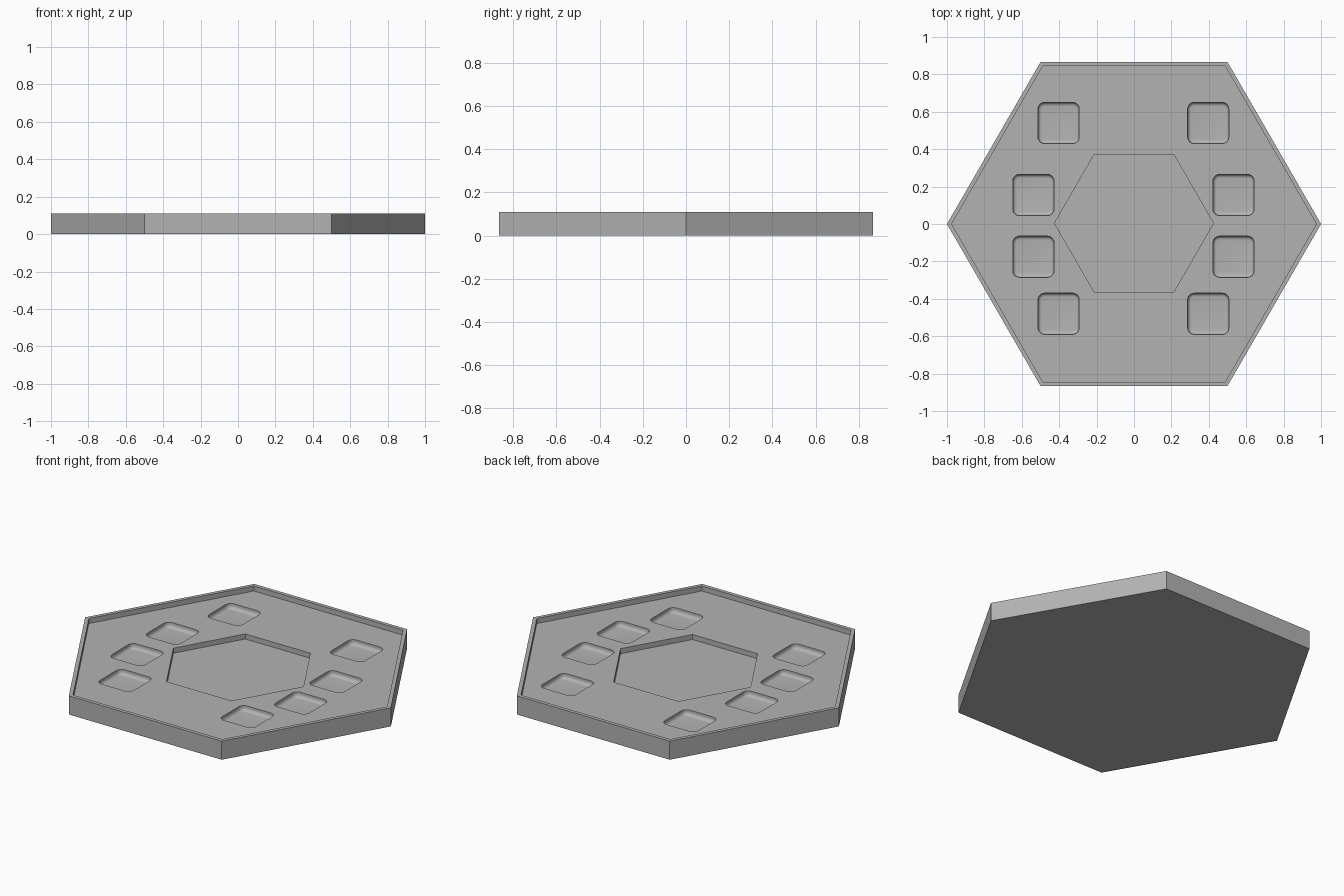
import bpy
import bmesh
import math

if "Cube" in bpy.data.objects:
    bpy.data.objects.remove(bpy.data.objects["Cube"], do_unlink=True)

HEIGHT = 0.11
FLOOR = 0.08           # level of the recessed playing surface
POCKET_SIZE = 0.22

grey = bpy.data.materials.new("plain grey")
grey.use_nodes = True
colour = (0.45, 0.45, 0.45, 1)
grey.diffuse_color = colour
grey.node_tree.nodes["Principled BSDF"].inputs["Base Color"].default_value = colour


def make_object(name, bm):
    bmesh.ops.recalc_face_normals(bm, faces=bm.faces)
    mesh = bpy.data.meshes.new(name)
    bm.to_mesh(mesh)
    bm.free()
    mesh.materials.append(grey)
    obj = bpy.data.objects.new(name, mesh)
    bpy.context.collection.objects.link(obj)
    return obj


def hex_prism(name, radius, bottom, top, y=0):
    """Six-sided prism with corners pointing along x."""
    bm = bmesh.new()
    angles = [math.radians(60 * i) for i in range(6)]
    base = bm.faces.new([bm.verts.new((radius * math.cos(a), y + radius * math.sin(a), bottom))
                         for a in angles])
    extruded = bmesh.ops.extrude_face_region(bm, geom=[base], use_keep_orig=True)
    verts = [g for g in extruded["geom"] if isinstance(g, bmesh.types.BMVert)]
    bmesh.ops.translate(bm, verts=verts, vec=(0, 0, top - bottom))
    return make_object(name, bm)


def pocket_block(name, x, y, bottom, top):
    """Square block with rounded corners and a filleted lower edge."""
    bm = bmesh.new()
    bmesh.ops.create_cube(bm, size=1)
    bmesh.ops.scale(bm, verts=bm.verts, vec=(POCKET_SIZE, POCKET_SIZE, top - bottom))
    bmesh.ops.translate(bm, verts=bm.verts, vec=(x, y, (top + bottom) / 2))
    upright = [e for e in bm.edges if abs(e.verts[0].co.z - e.verts[1].co.z) > 0.01]
    bmesh.ops.bevel(bm, geom=upright, offset=0.035, segments=6, profile=0.5, affect='EDGES')
    lower = [e for e in bm.edges if all(v.co.z < bottom + 0.001 for v in e.verts)]
    bmesh.ops.bevel(bm, geom=lower, offset=0.02, segments=5, profile=0.5, affect='EDGES')
    return make_object(name, bm)


def carve(body, cutter):
    cutter.hide_render = True
    mod = body.modifiers.new("carve", 'BOOLEAN')
    mod.operation = 'DIFFERENCE'
    mod.solver = 'EXACT'
    mod.object = cutter
    bpy.context.view_layer.objects.active = body
    bpy.ops.object.modifier_apply(modifier=mod.name)
    bpy.data.objects.remove(cutter, do_unlink=True)


# Six-sided tray with a thin raised rim and a sunken centre
tray = hex_prism("hexagonal_tray", 1, 0, HEIGHT)
carve(tray, hex_prism("rim_cutter", 0.975, FLOOR, HEIGHT + 0.1))
carve(tray, hex_prism("centre_cutter", 0.425, 0.05, HEIGHT + 0.1, y=0.004))

# Four rounded square pockets on each side
for side in (-1, 1):
    for x, y in ((0.4, 0.54), (0.535, 0.155), (0.535, -0.175), (0.4, -0.48)):
        carve(tray, pocket_block("pocket_cutter", side * x - 0.003, y, 0.05, HEIGHT + 0.1))

# Smooth fillets, sharp edges elsewhere
bpy.ops.object.select_all(action='DESELECT')
tray.select_set(True)
bpy.context.view_layer.objects.active = tray
bpy.ops.object.shade_smooth_by_angle(angle=math.radians(30))
